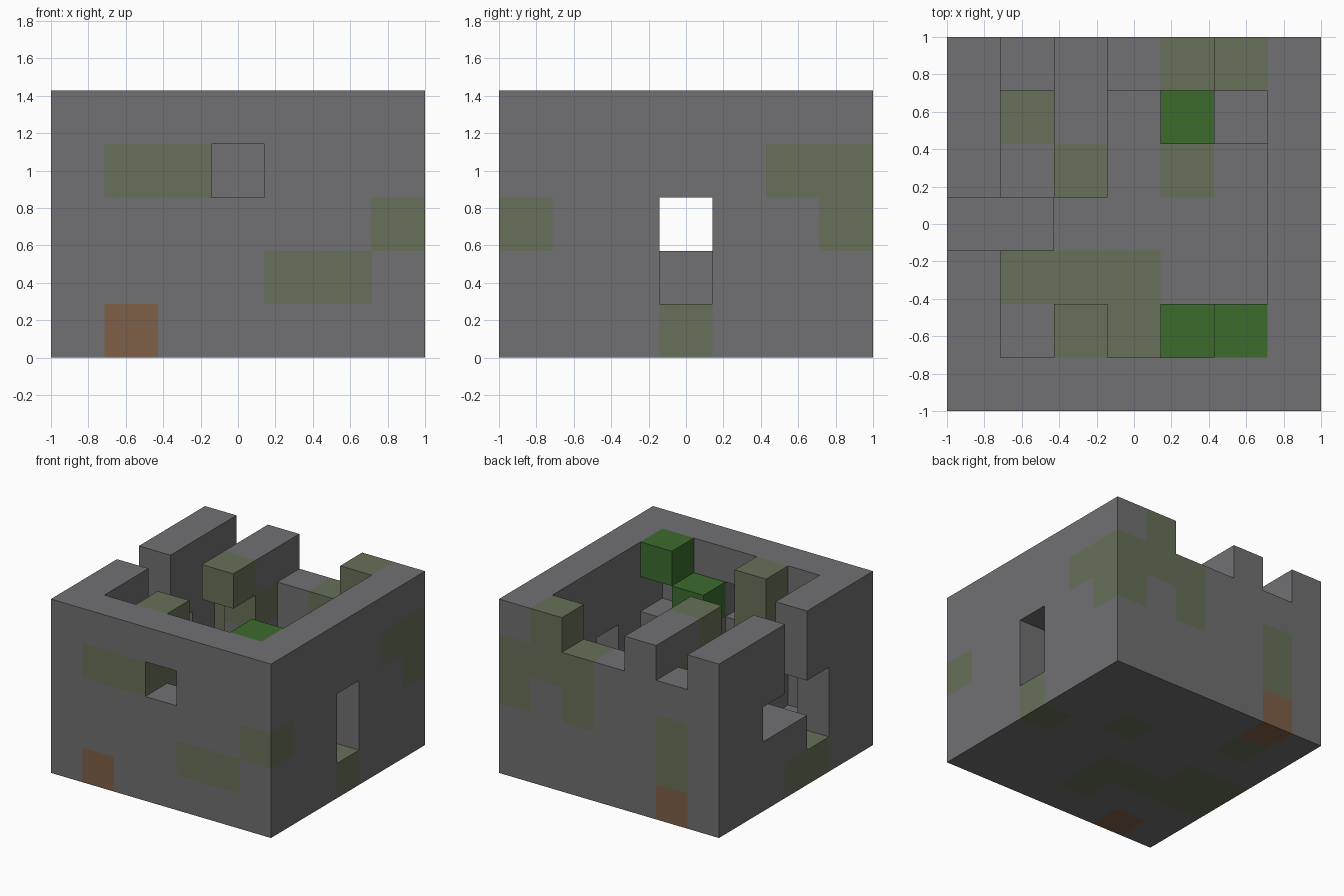
import bpy
import bmesh
from itertools import product
from mathutils import Vector

cube = bpy.data.objects.get("Cube")
if cube:
    bpy.data.objects.remove(cube, do_unlink=True)

UNIT = 2 / 7


def material(name, colour):
    mat = bpy.data.materials.new(name)
    mat.use_nodes = True
    mat.diffuse_color = (*colour, 1)
    bsdf = mat.node_tree.nodes["Principled BSDF"]
    bsdf.inputs["Base Color"].default_value = (*colour, 1)
    bsdf.inputs["Roughness"].default_value = 0.9
    return mat


STONE, MOSS, RUST, LEAF = range(4)
MATERIALS = [
    material("grey stone", (0.165, 0.16, 0.168)),
    material("mossy stone", (0.136, 0.162, 0.098)),
    material("rusty brown", (0.212, 0.117, 0.063)),
    material("leaf green", (0.045, 0.147, 0.026)),
]


def block(x, y, z):
    """Set of grid cells; each axis is one index or an inclusive (low, high) pair."""
    spans = [(a, a) if isinstance(a, int) else a for a in (x, y, z)]
    return set(product(*[range(lo, hi + 1) for lo, hi in spans]))


ALL, UP = (0, 6), (1, 4)

# Ground slab
floor = block(ALL, ALL, 0)

# Front wall with a window
front_wall = block(ALL, 0, UP) - block(3, 0, 3)

# Back wall with a broken top
back_wall = block(ALL, 6, UP) - block(1, 6, 4) - block((3, 4), 6, 4)

# Right-hand wall with a tall doorway
doorway_wall = block(6, (1, 5), UP) - block(6, 3, (1, 2))

# Opposite wall, split and pierced
broken_wall = block(0, (1, 5), UP)
broken_wall -= block(0, 3, (2, 4)) | block(0, 2, (1, 2)) | block(0, 4, 2)

# Inner masonry
step = block(1, 3, 1)
front_post = block(2, 1, UP)
rear_post = block(2, 5, (1, 3))
overhead_beam = block(2, (4, 5), 4)
front_pedestal = block((4, 5), 1, (1, 2))
rear_pedestal = block(5, 5, (1, 2))

# Leaf clumps
front_leaves = block(4, 1, 3) | block(5, 1, 4)
rear_leaves = block(4, 5, 1)

# Moss patches: ground, front, back, posts
moss = block((0, 3), 2, 0) | block((0, 1), 3, 0) | block(3, 1, 0)
moss |= block(6, 3, 0) | block(4, 4, 0) | block(1, 5, 0)
moss |= block((1, 2), 0, 3) | block((4, 5), 0, 1) | block(6, 0, 2)
moss |= block(6, 6, (2, 3)) | block(5, 6, (3, 4)) | block(4, 6, (2, 3))
moss |= block(1, 6, (1, 2)) | block(6, 5, 3)
moss |= block(2, 1, (3, 4)) | block(2, 4, 4) | block(2, 5, 3)
rust = block(1, 0, 0) | block(1, 6, 0)
leaf = front_leaves | rear_leaves

PARTS = {
    "floor": floor,
    "front_wall": front_wall,
    "back_wall": back_wall,
    "doorway_wall": doorway_wall,
    "broken_wall": broken_wall,
    "step": step,
    "front_post": front_post,
    "rear_post": rear_post,
    "overhead_beam": overhead_beam,
    "front_pedestal": front_pedestal,
    "rear_pedestal": rear_pedestal,
    "front_leaves": front_leaves,
    "rear_leaves": rear_leaves,
}
SOLID = set().union(*PARTS.values())


def cell_material(cell):
    if cell in leaf:
        return LEAF
    if cell in rust:
        return RUST
    return MOSS if cell in moss else STONE


def build_part(name, cells):
    """Mesh the cell faces that touch open air."""
    bm = bmesh.new()
    for cell in sorted(cells):
        centre = Vector(cell) + Vector((0.5, 0.5, 0.5))
        for axis, sign in product(range(3), (-1, 1)):
            normal = Vector((0, 0, 0))
            normal[axis] = sign
            neighbour = tuple(int(c + n) for c, n in zip(cell, normal))
            if neighbour in SOLID:
                continue
            u = Vector((0, 0, 0))
            u[(axis + 1) % 3] = 0.5
            v = normal.cross(u)
            mid = centre + normal / 2
            corners = (mid - u - v, mid + u - v, mid + u + v, mid - u + v)
            verts = [bm.verts.new((p - Vector((3.5, 3.5, 0))) * UNIT) for p in corners]
            bm.faces.new(verts).material_index = cell_material(cell)
    bmesh.ops.remove_doubles(bm, verts=bm.verts[:], dist=0.001)
    mesh = bpy.data.meshes.new(name)
    bm.to_mesh(mesh)
    bm.free()
    for mat in MATERIALS:
        mesh.materials.append(mat)
    bpy.context.collection.objects.link(bpy.data.objects.new(name, mesh))


for part_name, part_cells in PARTS.items():
    build_part(part_name, part_cells)
